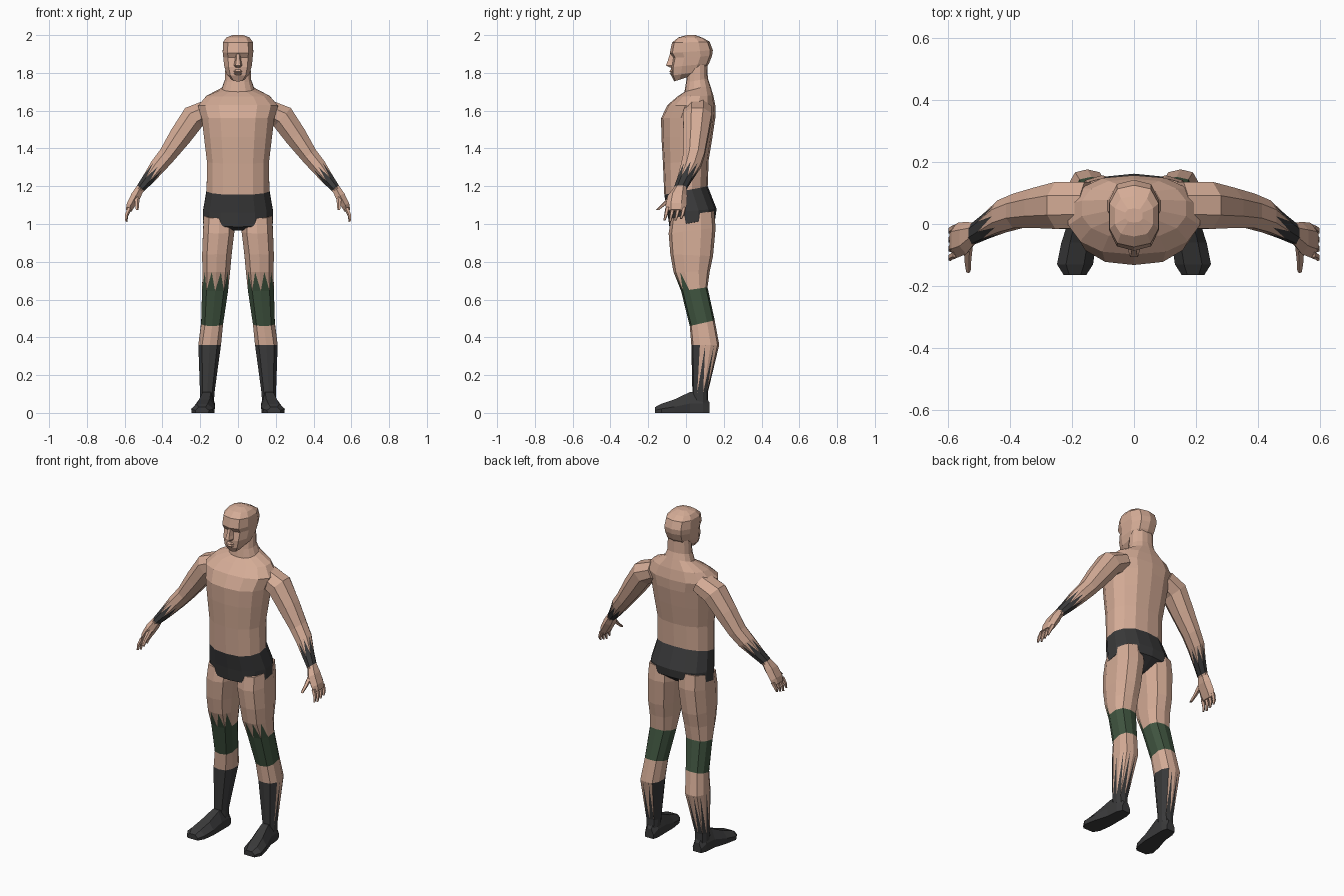
import bpy, bmesh, math
from mathutils import Vector

if "Cube" in bpy.data.objects:
    bpy.data.objects.remove(bpy.data.objects["Cube"])


def material(name, rgb):
    m = bpy.data.materials.new(name)
    m.diffuse_color = (*rgb, 1)
    m.use_nodes = True
    m.node_tree.nodes["Principled BSDF"].inputs["Base Color"].default_value = m.diffuse_color
    return m


SKIN, DARK, GREEN = 0, 1, 2
MATS = [material("skin", (0.66, 0.41, 0.305)),
        material("charcoal", (0.042, 0.042, 0.043)),
        material("knee_green", (0.050, 0.088, 0.050))]


def power(v, p):
    return math.copysign(abs(v) ** p, v)


def angles(n):
    return [2 * math.pi * (j + 0.5) / n for j in range(n)]


def level_ring(n, p, cx, hx, yf, zf, yb, zb):
    """Ring around z, tilted from its front edge to its back edge."""
    k = math.cos(math.pi / n)  # reach the stated widths with flat sides
    pts = []
    for t in angles(n):
        f = (1 - power(math.sin(t), p) / k ** p) / 2
        f = min(max(f, 0), 1)
        pts.append(Vector((cx + hx * power(math.cos(t), p) / k ** p,
                           yb + (yf - yb) * f, zb + (zf - zb) * f)))
    return pts


def path_rings(n, path):
    """Rings along a path of (x, y, z, half depth in y, half thickness)."""
    out = []
    for i, (x, y, z, ry, rt) in enumerate(path):
        a, b = path[max(i - 1, 0)], path[min(i + 1, len(path) - 1)]
        d = Vector((b[0] - a[0], 0, b[2] - a[2])).normalized()
        u = Vector((-d.z, 0, d.x))
        out.append([Vector((x, y, z)) + u * rt * math.cos(t) +
                    Vector((0, ry * math.sin(t), 0)) for t in angles(n)])
    return out


def loft(name, rings, colours=None, spikes=(), mirror=False):
    """Skin rings together. spikes: (segment, base end, colour, rule)."""
    bm = bmesh.new()
    vs = [[bm.verts.new(p) for p in r] for r in rings]
    n = len(vs[0])
    for i in range(len(vs) - 1):
        for j in range(n):
            k = (j + 1) % n
            f = bm.faces.new((vs[i][j], vs[i][k], vs[i + 1][k], vs[i + 1][j]))
            c = colours[i] if colours else SKIN
            a = 2 * math.pi * (j + 1) / n
            f.material_index = c(math.cos(a), math.sin(a)) if callable(c) else c
    for end in (0, -1):
        f = bm.faces.new(vs[end])
        c = colours[end] if colours else SKIN
        f.material_index = SKIN if callable(c) else c
    # zigzag edges: one coloured triangle per chosen column
    for seg, base, colour, rule in spikes:
        for j in range(n):
            a = 2 * math.pi * (j + 1) / n
            if not rule(math.cos(a), math.sin(a)):
                continue
            k = (j + 1) % n
            b0, b1 = vs[seg + base][j], vs[seg + base][k]
            t0, t1 = vs[seg + 1 - base][j], vs[seg + 1 - base][k]
            edge = bm.edges.get((t0, t1))
            tip = bmesh.utils.edge_split(edge, t0, 0.5)[1]
            for b in (b0, b1):
                bmesh.ops.connect_verts(bm, verts=[b, tip])
            for f in tip.link_faces:
                if b0 in f.verts and b1 in f.verts:
                    f.material_index = colour
    bmesh.ops.recalc_face_normals(bm, faces=bm.faces)
    me = bpy.data.meshes.new(name)
    bm.to_mesh(me)
    bm.free()
    for m in MATS:
        me.materials.append(m)
    ob = bpy.data.objects.new(name, me)
    bpy.context.collection.objects.link(ob)
    if mirror:
        ob.modifiers.new("mirror", 'MIRROR').use_mirror_merge = False
    return ob


# Torso with trunks: half width, front y, front z, back y, back z
torso = [(.10, -.03, .965, .08, .975), (.184, -.088, .985, .155, 1.03),
         (.185, -.098, 1.06, .162, 1.08), (.166, -.115, 1.155, .115, 1.20),
         (.164, -.122, 1.32, .120, 1.34), (.180, -.130, 1.46, .140, 1.46),
         (.192, -.132, 1.56, .155, 1.56), (.212, -.098, 1.63, .157, 1.62),
         (.168, -.045, 1.675, .145, 1.68), (.085, -.008, 1.70, .128, 1.735),
         (.070, .000, 1.75, .116, 1.77), (.066, .010, 1.83, .112, 1.85)]
loft("torso", [level_ring(14, .9, 0, *r) for r in torso],
     [DARK] * 3 + [SKIN] * 8)

# Head
head = [(.034, -.062, 1.755, .03, 1.785), (.060, -.078, 1.785, .095, 1.81),
        (.073, -.080, 1.83, .122, 1.85), (.078, -.070, 1.88, .138, 1.89),
        (.081, -.086, 1.905, .142, 1.92), (.079, -.074, 1.96, .125, 1.965),
        (.062, -.040, 1.988, .090, 1.985), (.028, .005, 2.0, .05, 2.0)]
loft("head", [level_ring(10, .8, 0, *r) for r in head])


# Nose and lips: four-cornered sections of (half width, front y, z)
def face_wedge(name, rows):
    loft(name, [[Vector((-w, -.06, z)), Vector((-w * .5, y, z)),
                 Vector((w * .5, y, z)), Vector((w, -.06, z))]
                for w, y, z in rows])


face_wedge("nose", [(.014, -.085, 1.90), (.020, -.098, 1.86),
                    (.026, -.106, 1.84), (.018, -.084, 1.828)])
face_wedge("lips", [(.022, -.080, 1.818), (.030, -.089, 1.808),
                    (.026, -.080, 1.802), (.028, -.087, 1.796),
                    (.020, -.077, 1.787)])

# Legs with knee bands and boot shafts: centre x, half width, front, back
leg = [(.100, .080, -.080, 1.03, .148, 1.07), (.102, .083, -.092, .95, .157, .98),
       (.112, .078, -.083, .84, .143, .83), (.115, .073, -.066, .745, .126, .75),
       (.121, .069, -.026, .645, .114, .665), (.137, .058, .020, .46, .152, .49),
       (.150, .060, .028, .36, .176, .36), (.163, .038, .034, .10, .116, .11),
       (.163, .036, .034, .05, .116, .05)]


def front_or_inner(c, s):
    return s < -.5 or c < -.55


loft("leg", [level_ring(10, .85, *r) for r in leg],
     [SKIN] * 4 + [GREEN, SKIN,
                   lambda c, s: DARK if front_or_inner(c, s) else SKIN, DARK],
     [(3, 1, GREEN, lambda c, s: s < -.3),
      (6, 1, DARK, lambda c, s: not front_or_inner(c, s))], mirror=True)

# Boot feet: y, centre x, half width, height
foot = [(.124, .160, .028, .055), (.09, .162, .040, .11), (.02, .165, .043, .11),
        (-.06, .178, .056, .072), (-.13, .190, .058, .048), (-.165, .190, .036, .030)]
outline = [(-.95, 0), (.95, 0), (1, .45), (.5, 1), (-.5, 1), (-1, .45)]
loft("boot_foot", [[Vector((cx + u * w, y, v * h)) for u, v in outline]
                   for y, cx, w, h in foot], [DARK] * 5, mirror=True)

# Arms with wristbands
arm = [(.15, .062, 1.605, .080, .060), (.235, .060, 1.565, .082, .072),
       (.305, .052, 1.465, .070, .064), (.375, .042, 1.365, .060, .050),
       (.425, .025, 1.305, .056, .046), (.478, -.008, 1.235, .042, .034),
       (.515, -.030, 1.190, .036, .026), (.522, -.034, 1.18, .034, .024)]
loft("arm", path_rings(8, arm), [SKIN] * 5 + [DARK, SKIN],
     [(4, 1, DARK, lambda c, s: True)], mirror=True)

# Hands: palm, four fingers and a thumb
palm = [(.515, -.030, 1.195, .033, .024), (.540, -.045, 1.150, .052, .030),
        (.568, -.052, 1.100, .056, .026), (.580, -.055, 1.070, .050, .018)]
loft("palm", path_rings(6, palm), mirror=True)
for i in range(4):
    y = -.098 + .029 * i
    tip = 1.012 + .008 * abs(i - 1)
    loft("finger", path_rings(5, [(.574, y, 1.085, .012, .013),
                                  (.590, y - .008, 1.048, .010, .010),
                                  (.592, y - .016, tip, .006, .006)]), mirror=True)
loft("thumb", path_rings(5, [(.535, -.070, 1.145, .020, .016),
                             (.536, -.115, 1.105, .014, .012),
                             (.534, -.150, 1.075, .009, .008)]), mirror=True)
